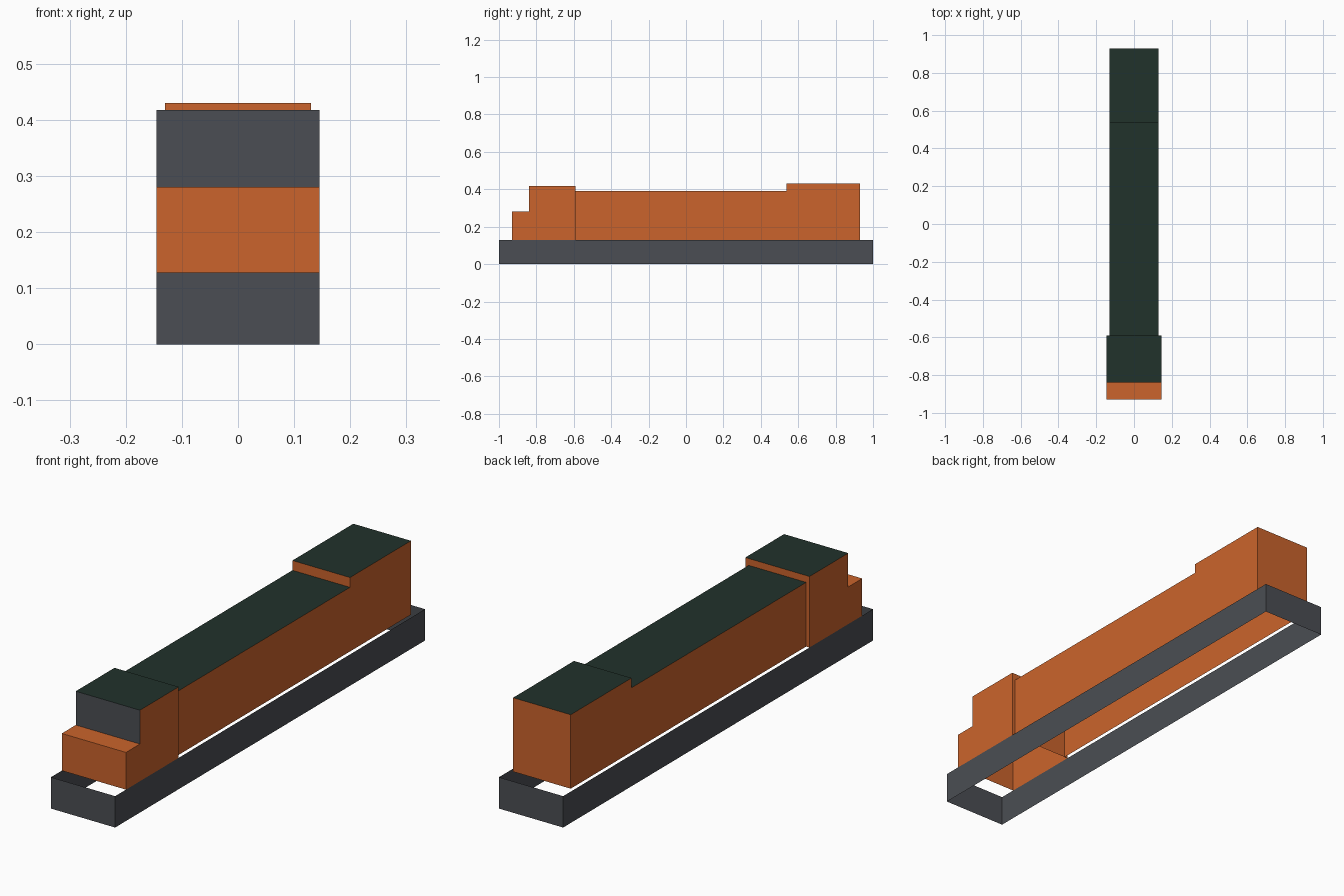
import bpy
import bmesh

cube = bpy.data.objects.get("Cube")
if cube:
    bpy.data.objects.remove(cube, do_unlink=True)


def material(name, rgb):
    mat = bpy.data.materials.new(name)
    mat.use_nodes = True
    mat.diffuse_color = (*rgb, 1)
    mat.node_tree.nodes["Principled BSDF"].inputs["Base Color"].default_value = (*rgb, 1)
    return mat


orange = material("orange paint", (0.597, 0.127, 0.025))
green = material("dark green roof", (0.015, 0.032, 0.024))
grey = material("slate grey", (0.070, 0.076, 0.087))

BASE = 0.128       # top of the skirt, underside of the body
CAB_W = 0.145      # half widths
HOOD_W = 0.13


def shell(name, profile, half_width, materials, paint, is_open):
    """Extrude a side profile (y, z) across x, drop the open faces and paint the rest."""
    bm = bmesh.new()
    side = bm.faces.new([bm.verts.new((-half_width, y, z)) for y, z in profile])
    extruded = bmesh.ops.extrude_face_region(bm, geom=[side], use_keep_orig=True)
    moved = [v for v in extruded["geom"] if isinstance(v, bmesh.types.BMVert)]
    bmesh.ops.translate(bm, verts=moved, vec=(2 * half_width, 0, 0))
    bmesh.ops.recalc_face_normals(bm, faces=bm.faces)
    bm.normal_update()
    for face in bm.faces:
        face.material_index = paint(face.normal, face.calc_center_median())
    unwanted = [f for f in bm.faces if is_open(f.normal, f.calc_center_median())]
    bmesh.ops.delete(bm, geom=unwanted, context="FACES")
    mesh = bpy.data.meshes.new(name)
    bm.to_mesh(mesh)
    bm.free()
    for mat in materials:
        mesh.materials.append(mat)
    obj = bpy.data.objects.new(name, mesh)
    bpy.context.collection.objects.link(obj)
    return obj


# Skirt: four thin walls, open above and below
shell("skirt", [(-1, 0), (-1, BASE), (1, BASE), (1, 0)], CAB_W, [grey],
      lambda n, c: 0,
      lambda n, c: abs(n.z) > 0.5)


# Cab with low nose, green roof and grey windscreen
def paint_cab(n, c):
    if c.z > 0.3 and n.z > 0.5:
        return 1
    if c.z > 0.3 and n.y < -0.5:
        return 2
    return 0


shell("cab", [(-0.93, BASE), (-0.93, 0.28), (-0.84, 0.28), (-0.84, 0.418),
              (-0.59, 0.418), (-0.59, BASE)], CAB_W, [orange, green, grey],
      paint_cab,
      lambda n, c: n.z < -0.5)

# Long hood with raised rear section, open below and against the cab
shell("long_hood", [(-0.59, BASE), (-0.59, 0.39), (0.537, 0.39), (0.537, 0.43),
                    (0.93, 0.43), (0.93, BASE)], HOOD_W, [orange, green],
      lambda n, c: 1 if n.z > 0.5 else 0,
      lambda n, c: n.z < -0.5 or (n.y < -0.5 and c.y < 0))
